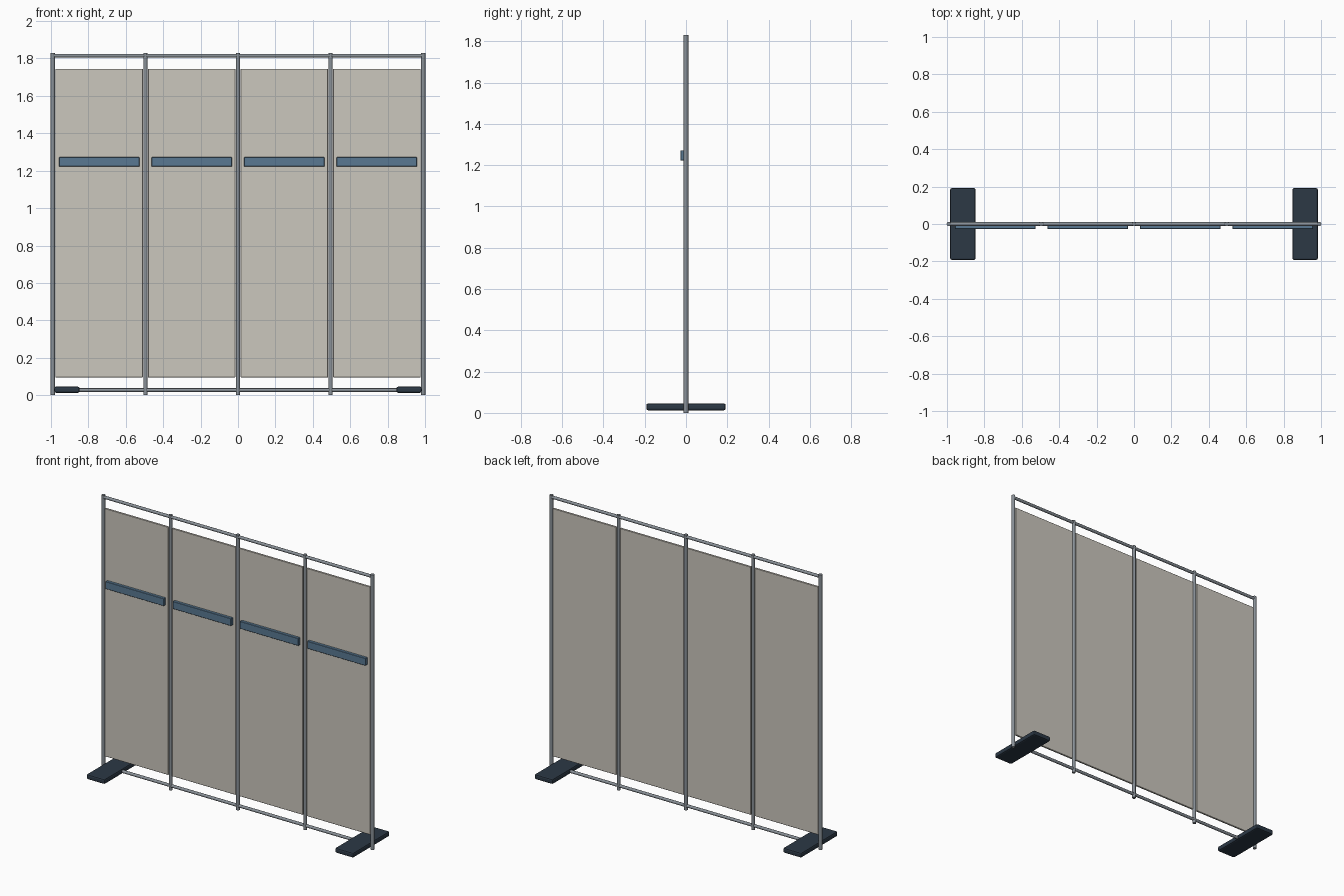
import bpy
from math import pi

if "Cube" in bpy.data.objects:
    bpy.data.objects.remove(bpy.data.objects["Cube"])

PITCH = 0.495      # spacing between posts
R = 0.0115         # post radius
HALF = 2 * PITCH   # outer post position


def material(name, color):
    m = bpy.data.materials.new(name)
    m.diffuse_color = (*color, 1)
    m.use_nodes = True
    m.node_tree.nodes["Principled BSDF"].inputs["Base Color"].default_value = m.diffuse_color
    return m


steel = material("steel", (0.25, 0.28, 0.31))
fabric = material("fabric", (0.60, 0.57, 0.51))
blue = material("blue_trim", (0.10, 0.19, 0.29))
dark = material("dark_base", (0.025, 0.04, 0.06))


def box(name, center, size, mat, bevel=0.0, segments=2):
    bpy.ops.mesh.primitive_cube_add(size=1, location=center)
    ob = bpy.context.object
    ob.name = name
    ob.scale = size
    bpy.ops.object.transform_apply(location=False, rotation=False, scale=True)
    ob.data.materials.append(mat)
    if bevel:
        mod = ob.modifiers.new("bevel", 'BEVEL')
        mod.width = bevel
        mod.segments = segments
    return ob


def tube(name, center, length, radius, rotation=(0, 0, 0)):
    bpy.ops.mesh.primitive_cylinder_add(vertices=12, radius=radius, depth=length,
                                        location=center, rotation=rotation)
    ob = bpy.context.object
    ob.name = name
    ob.data.materials.append(steel)
    bpy.ops.object.shade_smooth_by_angle(angle=0.7)
    return ob


# Upright posts
for i in range(5):
    tube(f"post_{i + 1}", ((i - 2) * PITCH, 0, 0.915), 1.83, R)

# Horizontal rails
for name, z in (("top_rail", 1.815), ("bottom_rail", 0.027)):
    tube(name, (0, 0, z), 2 * HALF, 0.010, (0, pi / 2, 0))

# Fabric panels, each with a trim strip on the front
for i in range(4):
    x = (i - 1.5) * PITCH
    box(f"panel_{i + 1}", (x, 0, 0.92), (0.468, 0.012, 1.65), fabric, 0.002, 1)
    box(f"trim_strip_{i + 1}", (x, -0.0165, 1.247), (0.43, 0.021, 0.05), blue, 0.002, 1)

# Flat feet under both ends
for side, s in (("left", -1), ("right", 1)):
    box(f"{side}_foot", (s * 0.915, 0, 0.029), (0.135, 0.385, 0.033), dark, 0.009)
